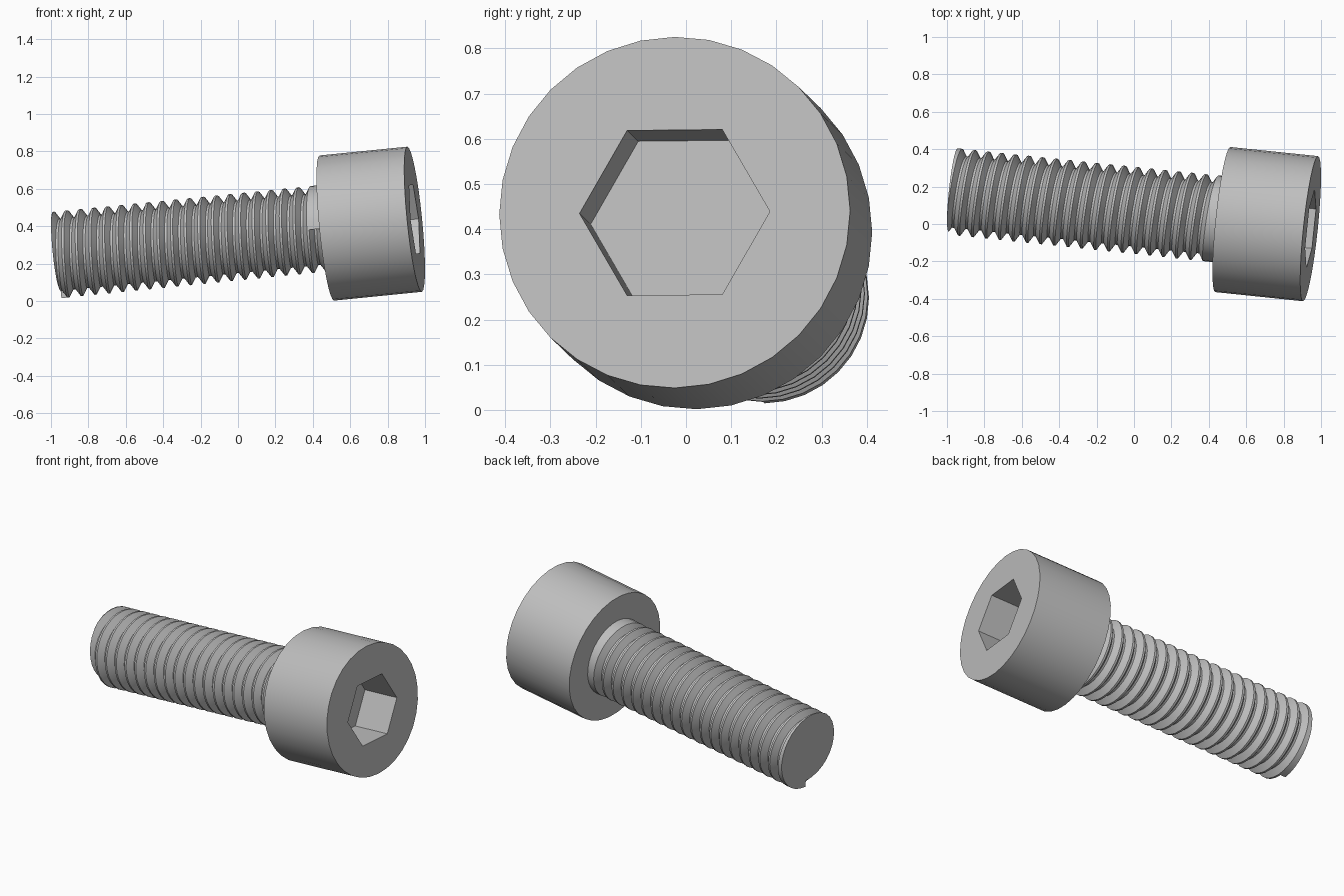
import bpy, bmesh
from math import sin, cos, pi, radians
from mathutils import Matrix, Vector

cube = bpy.data.objects.get("Cube")
if cube:
    bpy.data.objects.remove(cube, do_unlink=True)

# Material
steel = bpy.data.materials.new("plain grey steel")
steel.use_nodes = True
steel.diffuse_color = (0.52, 0.52, 0.52, 1)
steel.node_tree.nodes["Principled BSDF"].inputs["Base Color"].default_value = steel.diffuse_color

# Tilted bolt frame: local x runs out of the head, origin at the head face
axis = Vector((1, -0.104, 0.1)).normalized()
side = Vector((0, 1, 0))
side = (side - axis * side.dot(axis)).normalized()
frame = Matrix((axis, side, axis.cross(side))).transposed().to_4x4()
frame.translation = (0.944, -0.025, 0.437)

SIDES = 32
HEAD_R, HEAD_LEN = 0.39, 0.474
HEX_R, HEX_DEPTH = 0.2115, 0.24
CREST_R, ROOT_R = 0.232, 0.193
PITCH, FLAT = 0.0735, 0.012
START, END, TURNS = 0.484, 1.931, 19.25


def point(bm, depth, radius, angle):
    return bm.verts.new((-depth, radius * cos(angle), radius * sin(angle)))


def ring(bm, depth, radius, count):
    return [point(bm, depth, radius, 2 * pi * i / count) for i in range(count)]


def wall(bm, a, b):
    for i in range(len(a)):
        j = (i + 1) % len(a)
        bm.faces.new((a[i], a[j], b[j], b[i]))


def finish(bm, name):
    bmesh.ops.remove_doubles(bm, verts=bm.verts, dist=1e-5)
    bmesh.ops.recalc_face_normals(bm, faces=bm.faces)
    mesh = bpy.data.meshes.new(name)
    bm.to_mesh(mesh)
    bm.free()
    mesh.materials.append(steel)
    obj = bpy.data.objects.new(name, mesh)
    bpy.context.collection.objects.link(obj)
    obj.matrix_world = frame
    bpy.ops.object.select_all(action='DESELECT')
    obj.select_set(True)
    bpy.context.view_layer.objects.active = obj
    bpy.ops.object.shade_smooth_by_angle(angle=radians(30))


# Cylinder head with hexagonal socket
bm = bmesh.new()
rim = ring(bm, 0, HEAD_R, SIDES)
back = ring(bm, HEAD_LEN, HEAD_R, SIDES)
mouth = ring(bm, 0, HEX_R, 6)
floor = ring(bm, HEX_DEPTH, HEX_R, 6)
wall(bm, rim, back)
wall(bm, mouth, floor)
bm.faces.new(back)
bm.faces.new(floor)
edges = [bm.edges.get((loop[i - 1], loop[i])) for loop in (rim, mouth) for i in range(len(loop))]
bmesh.ops.triangle_fill(bm, edges=edges, use_beauty=True, normal=(1, 0, 0))
finish(bm, "socket_head")

# Shank: one continuous helical groove between a plain neck and a plain tip
bm = bmesh.new()
steps = int(TURNS * SIDES)
flank = (PITCH - 2 * FLAT) / 2
rows, tip = [], []
for i in range(steps + 1):
    angle = pi + 2 * pi * i / SIDES
    a = START + PITCH * i / SIDES
    b, d, e = a + flank, a + flank + FLAT, a + PITCH - FLAT
    # The tip plane trims the last bit of groove
    outer = CREST_R
    if e > END:
        outer = ROOT_R + (CREST_R - ROOT_R) * max(0, END - d) / flank
    profile = ((a, CREST_R), (b, ROOT_R), (d, ROOT_R), (e, outer))
    rows.append([point(bm, min(s, END), r, angle) for s, r in profile])
    if i >= steps - SIDES:
        tip.append(point(bm, END, outer, angle))

neck = [point(bm, HEAD_LEN - 0.02, CREST_R, pi + 2 * pi * i / SIDES) for i in range(SIDES)]
for i in range(steps):
    p, q = rows[i], rows[i + 1]
    for k in range(3):
        bm.faces.new((p[k], q[k], q[k + 1], p[k + 1]))
    if i < SIDES:
        bm.faces.new((neck[i], neck[(i + 1) % SIDES], q[0], p[0]))
    if i + 1 + SIDES <= steps:
        bm.faces.new((p[3], q[3], rows[i + 1 + SIDES][0], rows[i + SIDES][0]))
    else:
        t = i - (steps - SIDES)
        bm.faces.new((p[3], q[3], tip[t + 1], tip[t]))

# Walls where the groove starts and stops, then the flat tip
bm.faces.new(rows[0] + [rows[SIDES][0]])
bm.faces.new([rows[steps - SIDES][3]] + rows[steps] + [tip[-1], tip[0]])
bm.faces.new(tip)
finish(bm, "threaded_shank")
